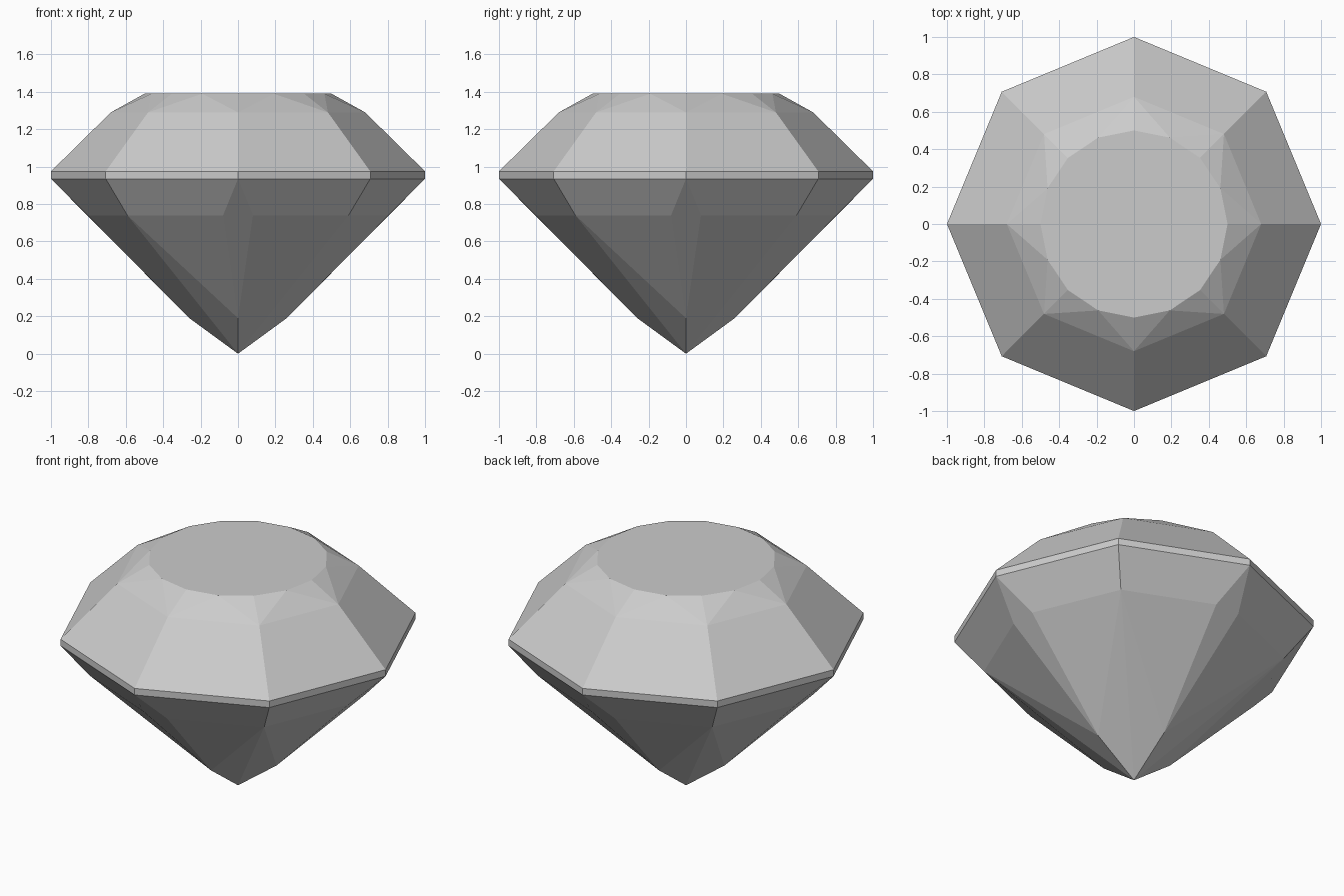
import bpy
import bmesh
from math import sin, cos, pi, atan2, hypot

if "Cube" in bpy.data.objects:
    bpy.data.objects.remove(bpy.data.objects["Cube"], do_unlink=True)

grey = bpy.data.materials.new("gem grey")
grey.use_nodes = True
colour = (0.6, 0.6, 0.6, 1)
grey.diffuse_color = colour
grey.node_tree.nodes["Principled BSDF"].inputs["Base Color"].default_value = colour

bm = bmesh.new()


def ring(count, radius, z, start=-pi / 2):
    """Evenly spaced vertices, counter-clockwise from the front."""
    angles = [start + 2 * pi * i / count for i in range(count)]
    return [bm.verts.new((radius * cos(a), radius * sin(a), z)) for a in angles]


# Crown: table, star facets and main facets
table = ring(16, 0.5, 1.39)
crown = ring(8, 0.68, 1.29)
girdle_top = ring(8, 1, 0.975)
girdle_low = ring(8, 1, 0.935)
bm.faces.new(table)
for i in range(8):
    j = (i + 1) % 8
    before, middle, after = table[2 * i - 1], table[2 * i], table[2 * i + 1]
    bm.faces.new((crown[i], middle, before))
    bm.faces.new((crown[i], after, middle))
    bm.faces.new((crown[i], crown[j], after))
    bm.faces.new((girdle_top[i], girdle_top[j], crown[j], crown[i]))
    bm.faces.new((girdle_low[i], girdle_low[j], girdle_top[j], girdle_top[i]))

# Pavilion: four kites on the axes, paired facets between them
kite_radius, kite_angle = hypot(0.08, 0.805), atan2(0.08, 0.805)
kite_left = ring(4, kite_radius, 0.74, -pi / 2 - kite_angle)
kite_right = ring(4, kite_radius, 0.74, -pi / 2 + kite_angle)
corner = ring(4, 0.836, 0.74, -pi / 4)
kite_tip = ring(4, 0.26, 0.19)
point = bm.verts.new((0, 0, 0))
for k in range(4):
    n = (k + 1) % 4
    axis, diagonal, next_axis = girdle_low[2 * k], girdle_low[2 * k + 1], girdle_low[2 * n]
    bm.faces.new((axis, kite_left[k], kite_tip[k], kite_right[k]))
    bm.faces.new((axis, kite_right[k], corner[k], diagonal))
    bm.faces.new((diagonal, corner[k], kite_left[n], next_axis))
    bm.faces.new((kite_right[k], kite_tip[k], corner[k]))
    bm.faces.new((corner[k], kite_tip[n], kite_left[n]))
    bm.faces.new((corner[k], kite_tip[k], point))
    bm.faces.new((corner[k], point, kite_tip[n]))

bmesh.ops.recalc_face_normals(bm, faces=bm.faces[:])
mesh = bpy.data.meshes.new("gemstone")
bm.to_mesh(mesh)
bm.free()
mesh.materials.append(grey)
gemstone = bpy.data.objects.new("gemstone", mesh)
bpy.context.scene.collection.objects.link(gemstone)
